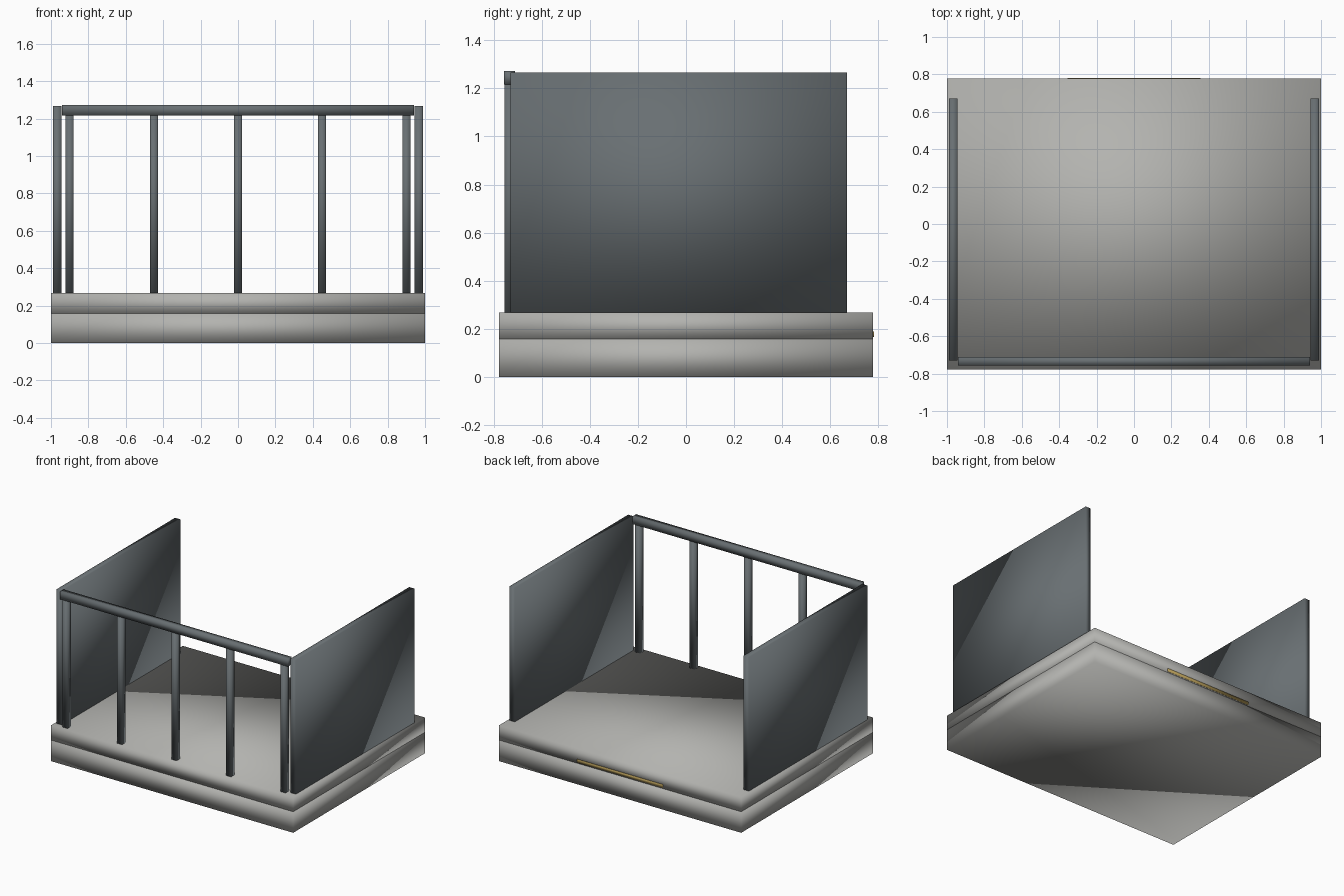
import bpy

if "Cube" in bpy.data.objects:
    bpy.data.objects.remove(bpy.data.objects["Cube"], do_unlink=True)


def make_material(name, color):
    mat = bpy.data.materials.new(name)
    mat.use_nodes = True
    mat.diffuse_color = (*color, 1)
    for node in mat.node_tree.nodes:
        if node.type == 'BSDF_PRINCIPLED':
            node.inputs["Base Color"].default_value = (*color, 1)
    return mat


stone = make_material("warm grey stone", (0.45, 0.45, 0.43))
steel = make_material("slate grey metal", (0.14, 0.16, 0.17))
brass = make_material("brass", (0.42, 0.30, 0.09))


def box(name, low, high, mat):
    """Softly shaded box between two opposite corners."""
    center = [(a + b) / 2 for a, b in zip(low, high)]
    bpy.ops.mesh.primitive_cube_add(size=1, location=center)
    obj = bpy.context.object
    obj.name = name
    obj.scale = [b - a for a, b in zip(low, high)]
    bpy.ops.object.transform_apply(location=False, rotation=False, scale=True)
    bpy.ops.object.shade_smooth()
    obj.data.materials.append(mat)
    return obj


HALF_DEPTH = 0.777
SEAM = 0.157
FLOOR = 0.267
TOP = 1.267

# Two stacked floor slabs
box("lower_slab", (-1, -HALF_DEPTH, 0), (1, HALF_DEPTH, SEAM), stone)
box("floor_slab", (-1, -HALF_DEPTH, SEAM), (1, HALF_DEPTH, FLOOR), stone)

# Thin trim along the back edge, just above the seam
box("back_trim", (-0.355, HALF_DEPTH - 0.003, 0.165),
    (0.355, HALF_DEPTH + 0.004, 0.188), brass)

# Solid side panels
for side, x in (("right", -0.967), ("left", 0.967)):
    box(side + "_side_panel", (x - 0.022, -0.73, FLOOR),
        (x + 0.022, 0.67, TOP), steel)

# Front railing: top rail and five posts
box("top_rail", (-0.942, -0.757, 1.217), (0.942, -0.712, 1.273), steel)
for i in range(5):
    x = (i - 2) * 0.45
    box(f"railing_post_{i + 1}", (x - 0.021, -0.755, FLOOR),
        (x + 0.021, -0.714, TOP), steel)
